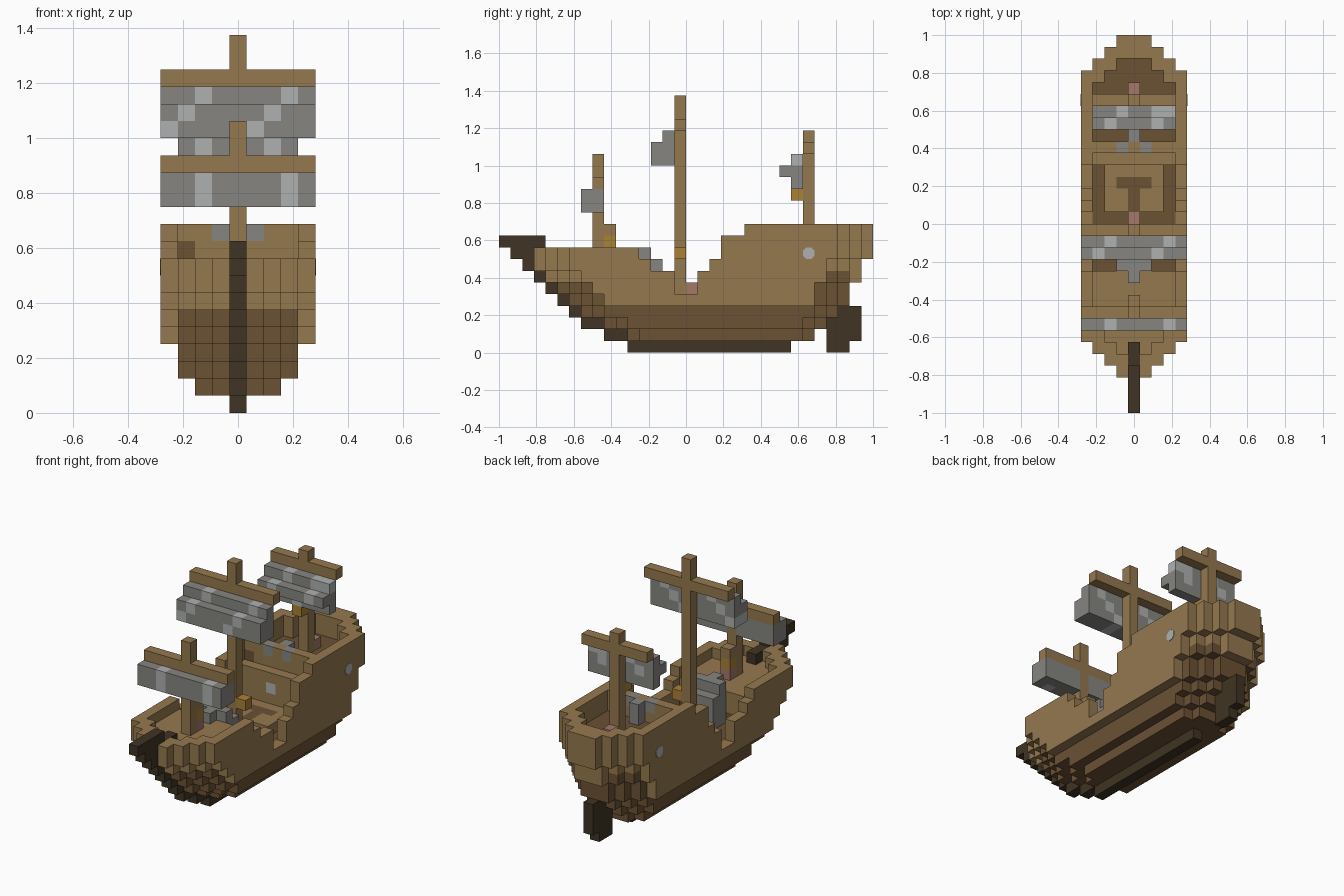
import bpy, bmesh, math
from mathutils import Vector, Matrix

cube = bpy.data.objects.get("Cube")
if cube:
    bpy.data.objects.remove(cube, do_unlink=True)

U = 1 / 16  # edge of one block


def material(name, r, g, b):
    m = bpy.data.materials.new(name)
    m.use_nodes = True
    m.diffuse_color = (r, g, b, 1)
    m.node_tree.nodes["Principled BSDF"].inputs["Base Color"].default_value = (r, g, b, 1)
    return m


MATS = [material("light wood", .30, .19, .078), material("brown wood", .147, .083, .034),
        material("dark wood", .050, .034, .017), material("grey cloth", .24, .235, .22),
        material("pale grey", .43, .44, .44), material("pink block", .37, .19, .14),
        material("lantern orange", .40, .22, .035)]
LIGHT, BROWN, DARK, GREY, PALE, PINK, ORANGE = range(7)


def finish(bm, name):
    me = bpy.data.meshes.new(name)
    bm.to_mesh(me)
    bm.free()
    for m in MATS:
        me.materials.append(m)
    ob = bpy.data.objects.new(name, me)
    bpy.context.scene.collection.objects.link(ob)


def blocks(name, cells):
    """Outer skin of a set of unit blocks, {(x, y, z): colour}."""
    bm = bmesh.new()
    for c, mat in cells.items():
        centre = Vector((c[0], c[1] - 15.5, c[2] + .5))
        for axis in range(3):
            for s in (-1, 1):
                n = [0, 0, 0]
                n[axis] = s
                if tuple(a + b for a, b in zip(c, n)) in cells:
                    continue
                n = Vector(n)
                u = Vector((n.y, n.z, n.x))
                v = n.cross(u)
                corners = [n + u + v, n - u + v, n - u - v, n + u - v]
                f = bm.faces.new([bm.verts.new((centre + k / 2) * U) for k in corners])
                f.material_index = mat
    bmesh.ops.remove_doubles(bm, verts=bm.verts, dist=U / 100)
    bmesh.ops.recalc_face_normals(bm, faces=bm.faces)
    finish(bm, name)


def box(xs, ys, zs, mat):
    """Blocks from first to last index, inclusive, on each axis."""
    return {(x, y, z): mat for x in range(xs[0], xs[1] + 1)
            for y in range(ys[0], ys[1] + 1) for z in range(zs[0], zs[1] + 1)}


# Hull layers: first row, end row and greatest half width for each height
START = [0, 11, 9, 7, 6, 5, 4, 3, 3, 3, 3]
END = [0, 27, 28, 29, 30, 30, 31, 31, 32, 32, 32]
WIDE = [0, 2, 3, 3, 4, 4, 4, 4, 4, 4, 4]


def inside(x, y, z):
    return START[z] <= y < END[z] and abs(x) <= min(WIDE[z], y - START[z] + 1, END[z] - y)


def on_rim(x, y, z):
    return not all(inside(x + a, y + b, z) for a in (-1, 0, 1) for b in (-1, 0, 1))


def rail_top(y):
    for limit, top in ((12, 9), (13, 8), (15, 7), (17, 5), (18, 7), (19, 8), (21, 10)):
        if y < limit:
            return top
    return 11


def deck_top(y):
    return 8 if y < 12 else 5 if y < 21 else 9


hull = {}
for z in range(1, 11):
    for y in range(32):
        for x in range(-4, 5):
            if not inside(x, y, z) or z >= rail_top(y):
                continue
            if z >= deck_top(y) and not on_rim(x, y, z):
                continue
            stern_under = z == 6 and 27 < y < 30
            low = (z < 6 or stern_under) and abs(x) < 4
            poop_floor = z == 8 and y > 22 and not on_rim(x, y, z)
            hull[x, y, z] = BROWN if low or poop_floor else LIGHT

# Cabin front wall, its windows and the stern post
hull.update(box((-3, 3), (21, 21), (5, 8), LIGHT))
hull.update(box((-3, 3), (22, 22), (9, 10), LIGHT))
hull.update(box((0, 0), (30, 30), (9, 10), LIGHT))
hull[-3, 22, 9] = BROWN
hull[0, 21, 7] = PALE
for s in (-1, 1):
    hull[s, 22, 10] = GREY
# Bow blocks shared with the stem
for y in range(3, 6):
    hull[0, y, 8] = DARK
blocks("hull", hull)

# Keel, stepped stem and rudder
keel = box((0, 0), (11, 24), (0, 0), DARK)
STEM = [11, 9, 7, 6, 5, 4, 3, 2, 1, 0]
for z in range(1, 10):
    keel.update(box((0, 0), (STEM[z], START[z] - 1 if z < 9 else 3), (z, z), DARK))
blocks("keel_and_stem", keel)
rudder = box((0, 0), (28, 29), (0, 2), DARK)
rudder.update(box((0, 0), (30, 30), (1, 3), DARK))
rudder.update(box((0, 0), (29, 29), (3, 3), DARK))
blocks("rudder", rudder)

# Hatch on the main deck
hatch = box((-2, 2), (17, 20), (5, 5), LIGHT)
hatch.update(box((-1, 1), (19, 19), (5, 5), BROWN))
hatch.update(box((0, 0), (17, 18), (5, 5), BROWN))
blocks("deck_hatch", hatch)

# Grey steps to the fore deck, and the grey wheel stand
steps = box((-1, 1), (12, 12), (5, 8), GREY)
steps.update(box((-1, 1), (13, 13), (5, 7), GREY))
steps[0, 11, 8] = GREY
blocks("fore_steps", steps)
blocks("wheel_stand", box((0, 0), (23, 23), (9, 10), GREY))


# Masts with yards: row, foot, top, yard height, yard half width
for name, y, foot, top, yard, half in (("fore", 8, 8, 16, 14, 4), ("main", 15, 5, 21, 19, 4),
                                       ("mizzen", 26, 9, 18, 17, 3)):
    mast = box((0, 0), (y, y), (foot, top), LIGHT)
    mast.update(box((-half, half), (y, y), (yard, yard), LIGHT))
    blocks(name + "_mast", mast)
    blocks(name + "_mast_block", box((0, 0), (y + 1, y + 1), (foot, foot), PINK))


def sail(name, half, layers, patches):
    cells = {}
    for rows, heights in layers:
        cells.update(box((-half, half), rows, heights, GREY))
    for x, z in patches:
        for c in cells:
            if c[0] == x and c[2] == z:
                cells[c] = PALE
    blocks(name, cells)


fore = box((-4, 4), (7, 8), (12, 13), GREY)
for z in (12, 13):
    del fore[0, 8, z]
    fore.update({(x, 7, z): PALE for x in (-2, 3)})
blocks("fore_sail", fore)
sail("main_sail", 4, [((14, 14), (16, 18)), ((13, 13), (16, 17))],
     [(-2, 18), (3, 18), (-3, 17), (2, 17), (-4, 16), (1, 16)])
sail("mizzen_sail", 3, [((25, 25), (14, 16)), ((24, 24), (15, 15))],
     [(-1, 16), (2, 16), (-2, 15), (2, 15), (0, 14), (3, 16)])

# Lanterns
blocks("fore_lantern", {(0, 9, 9): ORANGE, (0, 9, 10): LIGHT})
blocks("main_lantern", {(1, 15, 8): ORANGE})
blocks("mizzen_lantern", {(0, 25, 13): ORANGE})

# Round ports on both sides
for s, side in ((1, "left"), (-1, "right")):
    bm = bmesh.new()
    place = Matrix.Translation((s * 4.5 * U, 10.5 * U, 8.5 * U)) @ Matrix.Rotation(math.pi / 2, 4, "Y")
    turn = Matrix.Rotation(math.pi / 8, 4, "Z")
    bmesh.ops.create_cone(bm, cap_ends=True, segments=8, radius1=.034, radius2=.034,
                          depth=.006, matrix=place @ turn)
    for f in bm.faces:
        f.material_index = PALE
    finish(bm, side + "_port")
